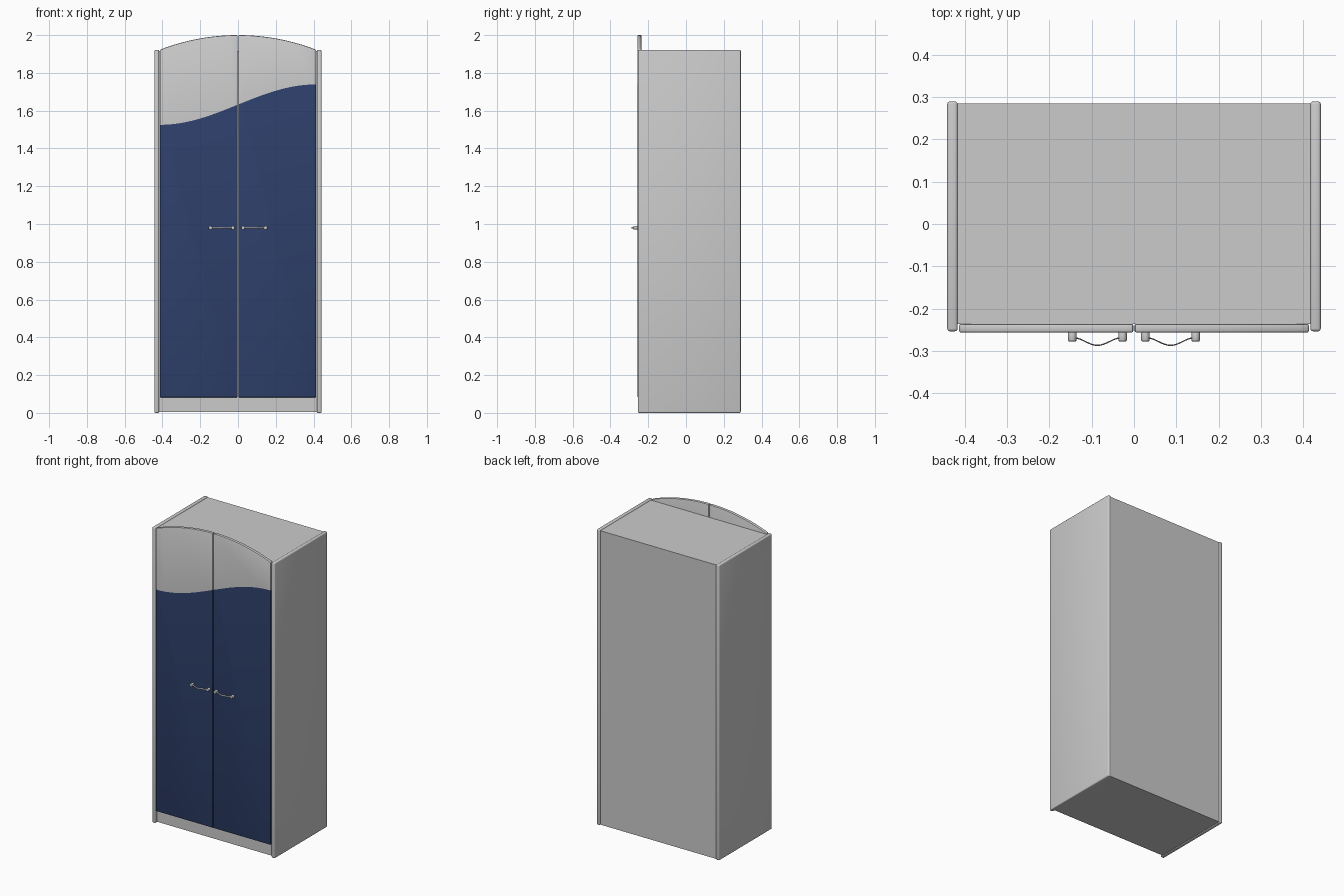
import bpy, bmesh, math

if "Cube" in bpy.data.objects:
    bpy.data.objects.remove(bpy.data.objects["Cube"])

blue = bpy.data.materials.new("door_blue")
blue.diffuse_color = (0.03, 0.055, 0.16, 1)
blue.use_nodes = True
blue.node_tree.nodes["Principled BSDF"].inputs["Base Color"].default_value = blue.diffuse_color
grey = bpy.data.materials.new("plain_grey")
grey.diffuse_color = (0.6, 0.6, 0.6, 1)
grey.use_nodes = True
grey.node_tree.nodes["Principled BSDF"].inputs["Base Color"].default_value = grey.diffuse_color


def finish(obj, width=0.0, segments=3):
    bpy.ops.object.select_all(action='DESELECT')
    obj.select_set(True)
    bpy.context.view_layer.objects.active = obj
    if width:
        m = obj.modifiers.new("rounding", 'BEVEL')
        m.width, m.segments = width, segments
        m.limit_method, m.angle_limit = 'ANGLE', math.radians(40)
        bpy.ops.object.modifier_apply(modifier=m.name)
    bpy.ops.object.shade_smooth_by_angle(angle=math.radians(35))
    return obj


def mesh_object(name, bm, mats=()):
    bmesh.ops.recalc_face_normals(bm, faces=bm.faces[:])
    me = bpy.data.meshes.new(name)
    bm.to_mesh(me)
    bm.free()
    for m in mats:
        me.materials.append(m)
    obj = bpy.data.objects.new(name, me)
    bpy.context.collection.objects.link(obj)
    return obj


def box(name, lo, hi, bevel=0.0):
    bm = bmesh.new()
    bmesh.ops.create_cube(bm, size=1)
    for v in bm.verts:
        v.co = [a + (c + 0.5) * (b - a) for a, b, c in zip(lo, hi, v.co)]
    return finish(mesh_object(name, bm), bevel)


def arch(x):
    # circular arc through (+-0.415, 1.922) and (0, 2.0)
    s = 0.078
    r = (0.415 ** 2 + s * s) / (2 * s)
    return 2.0 - r + math.sqrt(r * r - x * x)


def wave(x):
    return 1.632 + 0.107 * math.sin(math.pi * x / 0.83)


# Door: blue lower area and grey upper area sharing a wavy border
def door(name, x0, x1, n=20):
    bm = bmesh.new()
    xs = [x0 + (x1 - x0) * i / n for i in range(n + 1)]
    y = -0.257
    mid = [bm.verts.new((x, y, wave(x))) for x in xs]
    top = [bm.verts.new((x, y, arch(x))) for x in xs]
    low = [bm.verts.new((x, y, 0.082)) for x in (x0, x1)]
    bm.faces.new([low[0], low[1]] + mid[::-1]).material_index = 0
    bm.faces.new(mid + top[::-1]).material_index = 1
    front = bm.faces[:]
    bm.normal_update()
    # back copy and side walls
    back = {v: bm.verts.new((v.co.x, -0.236, v.co.z)) for v in bm.verts[:]}
    rim = [(e, e.link_faces[0]) for e in bm.edges if len(e.link_faces) == 1]
    for f in front:
        bm.faces.new([back[v] for v in reversed(f.verts[:])]).material_index = f.material_index
    for e, f in rim:
        a, b = e.verts
        bm.faces.new([a, b, back[b], back[a]]).material_index = f.material_index
    finish(mesh_object(name, bm, (blue, grey)), 0.005, 2)


# Carcass and side panels
box("carcass", (-0.418, -0.236, 0.004), (0.418, 0.285, 1.917))
for s, side in ((-1, "left"), (1, "right")):
    xa, xb = sorted((s * 0.417, s * 0.442))
    box(side + "_side_panel", (xa, -0.254, 0), (xb, 0.29, 1.922), 0.007)
    da, db = sorted((s * 0.0015, s * 0.414))
    door(side + "_door", da, db)

    # Handle posts
    for k, px in enumerate((0.027, 0.146)):
        bpy.ops.mesh.primitive_cylinder_add(vertices=20, radius=0.01, depth=0.023,
                                            location=(s * px, -0.2665, 0.98),
                                            rotation=(math.pi / 2, 0, 0))
        post = bpy.context.object
        post.name = f"{side}_handle_post_{k + 1}"
        finish(post, 0.003, 2)

    # Bowed handle strip
    bm = bmesh.new()
    n, rings = 24, []
    for i in range(n + 1):
        t = i / n
        x = s * (0.029 + 0.115 * t)
        y = -0.278 + 0.009 * math.cos(2 * math.pi * t)
        rings.append([bm.verts.new((x, y + 0.0016 * math.cos(a), 0.98 + 0.005 * math.sin(a)))
                      for a in (j * math.pi / 4 for j in range(8))])
    for a, b in zip(rings, rings[1:]):
        for j in range(8):
            bm.faces.new((a[j], a[(j + 1) % 8], b[(j + 1) % 8], b[j]))
    bm.faces.new(rings[0])
    bm.faces.new(rings[-1])
    finish(mesh_object(side + "_handle_bow", bm))
